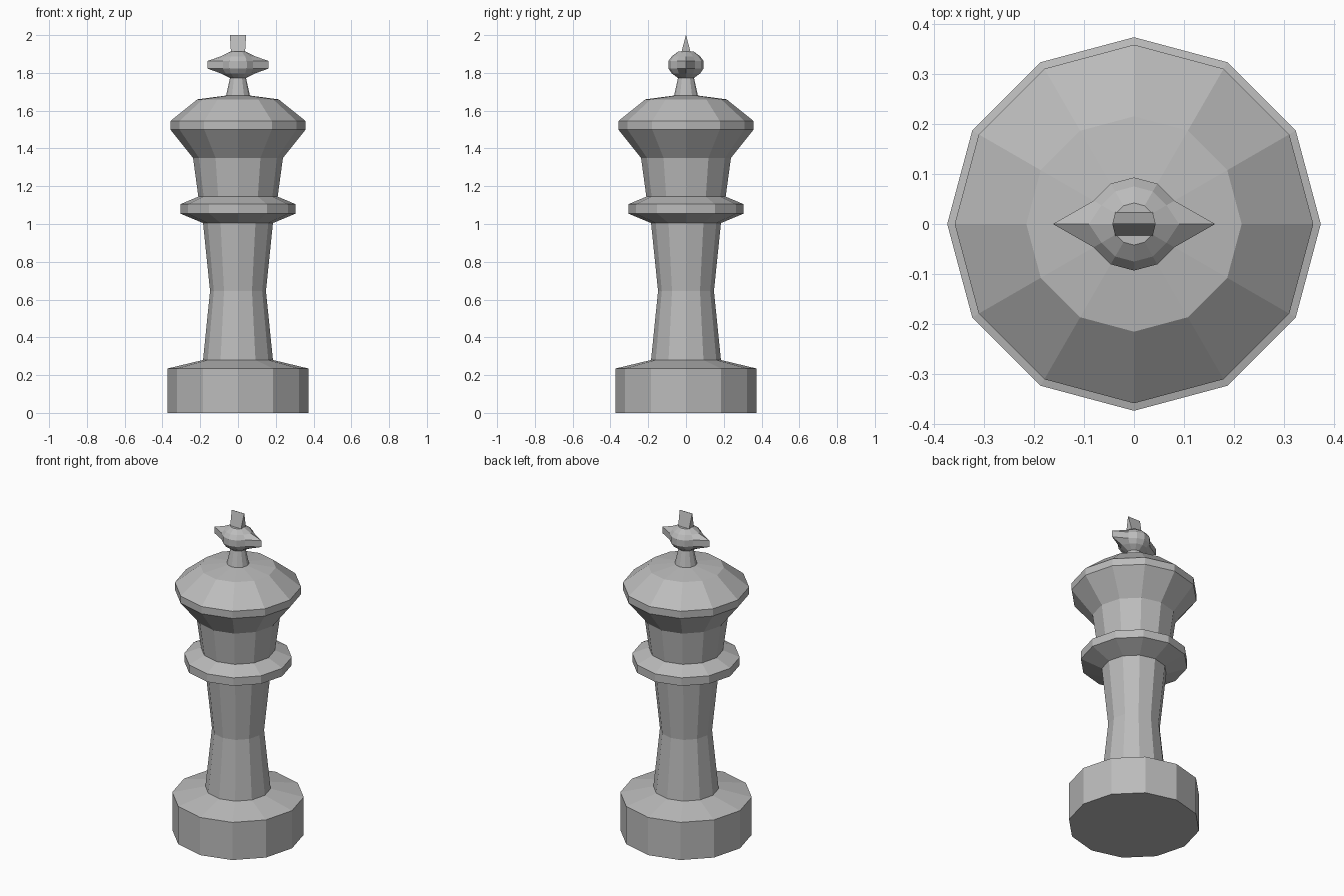
import bpy, bmesh
from math import cos, sin, pi

cube = bpy.data.objects.get("Cube")
if cube:
    bpy.data.objects.remove(cube, do_unlink=True)

SIDES = 12

grey = bpy.data.materials.new("plain_grey")
grey.use_nodes = True
colour = (0.5, 0.5, 0.5, 1)
grey.diffuse_color = colour
grey.node_tree.nodes["Principled BSDF"].inputs["Base Color"].default_value = colour


def finish(name, bm):
    bmesh.ops.recalc_face_normals(bm, faces=bm.faces)
    mesh = bpy.data.meshes.new(name)
    bm.to_mesh(mesh)
    bm.free()
    mesh.materials.append(grey)
    obj = bpy.data.objects.new(name, mesh)
    bpy.context.collection.objects.link(obj)
    return obj


def loft(name, rings):
    """Skin a stack of equal-length point rings and cap both ends."""
    bm = bmesh.new()
    loops = [[bm.verts.new(p) for p in ring] for ring in rings]
    for low, high in zip(loops, loops[1:]):
        n = len(low)
        for i in range(n):
            j = (i + 1) % n
            bm.faces.new((low[i], low[j], high[j], high[i]))
    bm.faces.new(loops[0][::-1])
    bm.faces.new(loops[-1])
    return finish(name, bm)


def ring(radius, z, tip=None):
    """Regular ring; tip replaces the reach of the two points on the x axis."""
    points = []
    for i in range(SIDES):
        a = 2 * pi * i / SIDES
        r = tip if tip and i % (SIDES // 2) == 0 else radius
        points.append((r * cos(a), r * sin(a), z))
    return points


def turned(name, profile):
    return loft(name, [ring(r, z) for r, z in profile])


# Turned body: foot, waisted shaft, collar, flared head and cap
turned("body", [
    (0.373, 0), (0.373, 0.235), (0.185, 0.28), (0.148, 0.645),
    (0.185, 1.005), (0.305, 1.055), (0.305, 1.105), (0.21, 1.145),
    (0.238, 1.35), (0.358, 1.5), (0.358, 1.545), (0.215, 1.66),
    (0.063, 1.68), (0.042, 1.775),
])

# Ball with a point drawn out to each side
loft("pointed_ball", [
    ring(0.042, 1.773), ring(0.075, 1.797, 0.09), ring(0.093, 1.823, 0.162),
    ring(0.093, 1.863, 0.162), ring(0.075, 1.888, 0.09), ring(0.042, 1.912),
])


# Wedge finial rising to a ridge along x
def rectangle(x, y, z):
    return [(-x, -y, z), (x, -y, z), (x, y, z), (-x, y, z)]


finial = loft("finial", [rectangle(0.037, 0.025, 1.905), rectangle(0.043, 0.001, 2)])
